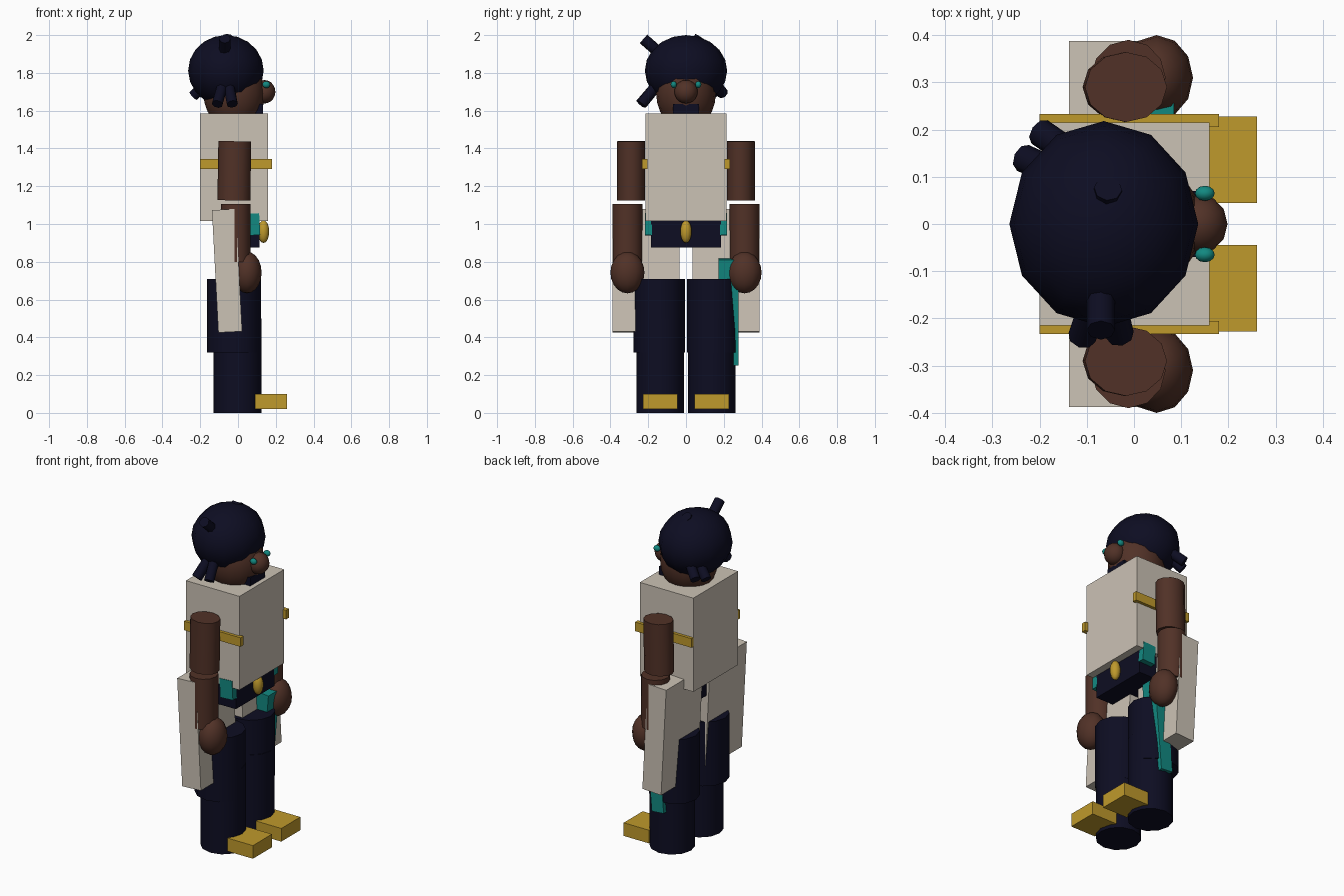
import bpy, math
from mathutils import Vector

if "Cube" in bpy.data.objects:
    bpy.data.objects.remove(bpy.data.objects["Cube"])


def material(name, rgb):
    m = bpy.data.materials.new(name)
    m.diffuse_color = (*rgb, 1)
    m.use_nodes = True
    m.node_tree.nodes["Principled BSDF"].inputs["Base Color"].default_value = m.diffuse_color
    return m


SKIN = material("brown skin", (0.082, 0.031, 0.020))
NAVY = material("dark navy", (0.004, 0.004, 0.016))
CREAM = material("cream cloth", (0.60, 0.54, 0.46))
GOLD = material("gold", (0.52, 0.32, 0.025))
TEAL = material("teal", (0.006, 0.25, 0.22))


def finish(name, mat, smooth=False):
    ob = bpy.context.object
    ob.name = name
    ob.data.materials.append(mat)
    bpy.ops.object.transform_apply(location=False, rotation=True, scale=True)
    if smooth:
        bpy.ops.object.shade_smooth_by_angle(angle=math.radians(50))
    return ob


def box(name, mat, lo, hi, tilt=0):
    """Box between two corners, tilted about y in degrees."""
    lo, hi = Vector(lo), Vector(hi)
    bpy.ops.mesh.primitive_cube_add(size=1, location=(lo + hi) / 2,
                                    rotation=(0, math.radians(tilt), 0))
    bpy.context.object.scale = [abs(v) for v in hi - lo]
    return finish(name, mat)


def ball(name, mat, centre, radii, seg=12, rings=10):
    bpy.ops.mesh.primitive_uv_sphere_add(segments=seg, ring_count=rings, location=centre)
    bpy.context.object.scale = radii
    return finish(name, mat, True)


def tube(name, mat, start, end, rx, ry, sides=12):
    """Capped cylinder from start to end."""
    a, b = Vector(start), Vector(end)
    d = b - a
    bpy.ops.mesh.primitive_cylinder_add(vertices=sides, radius=1, depth=1, location=(a + b) / 2)
    ob = bpy.context.object
    if abs(d.x) + abs(d.y) > 0.05:
        ob.rotation_euler = d.to_track_quat('Z', 'Y').to_euler()
    else:
        ob.rotation_euler = (0, math.atan2(d.x, d.z), 0)
    ob.scale = (rx, ry, d.length)
    return finish(name, mat, True)


# Torso, belt and buckle
box("torso", CREAM, (-0.20, -0.215, 1.015), (0.16, 0.215, 1.585))
box("belt", NAVY, (-0.115, -0.185, 0.875), (0.115, 0.185, 1.02))
ball("buckle", GOLD, (0.135, 0, 0.96), (0.03, 0.03, 0.06))

# Head with nose, beard and hair
ball("head", SKIN, (-0.02, 0, 1.69), (0.163, 0.158, 0.19), 16, 12)
ball("nose", SKIN, (0.14, 0, 1.70), (0.058, 0.062, 0.062))
box("beard", NAVY, (0.07, -0.07, 1.53), (0.132, 0.07, 1.635))
ball("hair", NAVY, (-0.064, 0, 1.812), (0.20, 0.218, 0.188), 12, 10)

# Locks of hair: start and end of each
locks = [
    ((-0.07, -0.10, 1.87), (-0.07, -0.225, 1.98)),
    ((-0.06, 0.03, 1.92), (-0.055, 0.075, 1.99)),
    ((-0.08, -0.15, 1.74), (-0.11, -0.24, 1.635)),
    ((-0.05, -0.15, 1.74), (-0.03, -0.235, 1.635)),
    ((-0.15, 0.10, 1.76), (-0.235, 0.14, 1.68)),
    ((-0.12, 0.14, 1.76), (-0.20, 0.195, 1.69)),
]
for i, (a, b) in enumerate(locks):
    tube(f"hair_lock_{i + 1}", NAVY, a, b, 0.03, 0.03, 8)

# Paired parts
for side, s in (("left", 1), ("right", -1)):
    ball(f"{side}_eye", TEAL, (0.15, s * 0.065, 1.738), (0.021, 0.016, 0.018))
    box(f"{side}_chest_strap", GOLD, (-0.20, s * 0.205, 1.29), (0.18, s * 0.233, 1.345))
    box(f"{side}_belt_pouch", TEAL, (0.03, s * 0.18, 0.94), (0.115, s * 0.218, 1.055), -3)
    box(f"{side}_coat_tail", CREAM, (-0.121, s * 0.035, 0.428), (0.005, s * 0.388, 1.077), -3)

    # Arms
    tube(f"{side}_upper_arm", SKIN, (-0.022, s * 0.292, 1.125), (-0.017, s * 0.288, 1.438), 0.087, 0.074)
    tube(f"{side}_forearm", SKIN, (-0.012, s * 0.31, 0.80), (-0.012, s * 0.31, 1.107), 0.079, 0.08)
    ball(f"{side}_hand", SKIN, (0.048, s * 0.31, 0.743), (0.077, 0.09, 0.11))

    # Legs
    tube(f"{side}_thigh", NAVY, (-0.021, s * 0.142, 0.32), (-0.021, s * 0.142, 0.71), 0.144, 0.136)
    tube(f"{side}_shin", NAVY, (-0.003, s * 0.137, 0), (-0.003, s * 0.137, 0.5), 0.127, 0.126)
    box(f"{side}_shoe_toe", GOLD, (0.09, s * 0.045, 0.02), (0.26, s * 0.228, 0.10))

# Scabbard on one hip
box("scabbard", TEAL, (-0.02, 0.172, 0.252), (0.06, 0.278, 0.815), 5)
